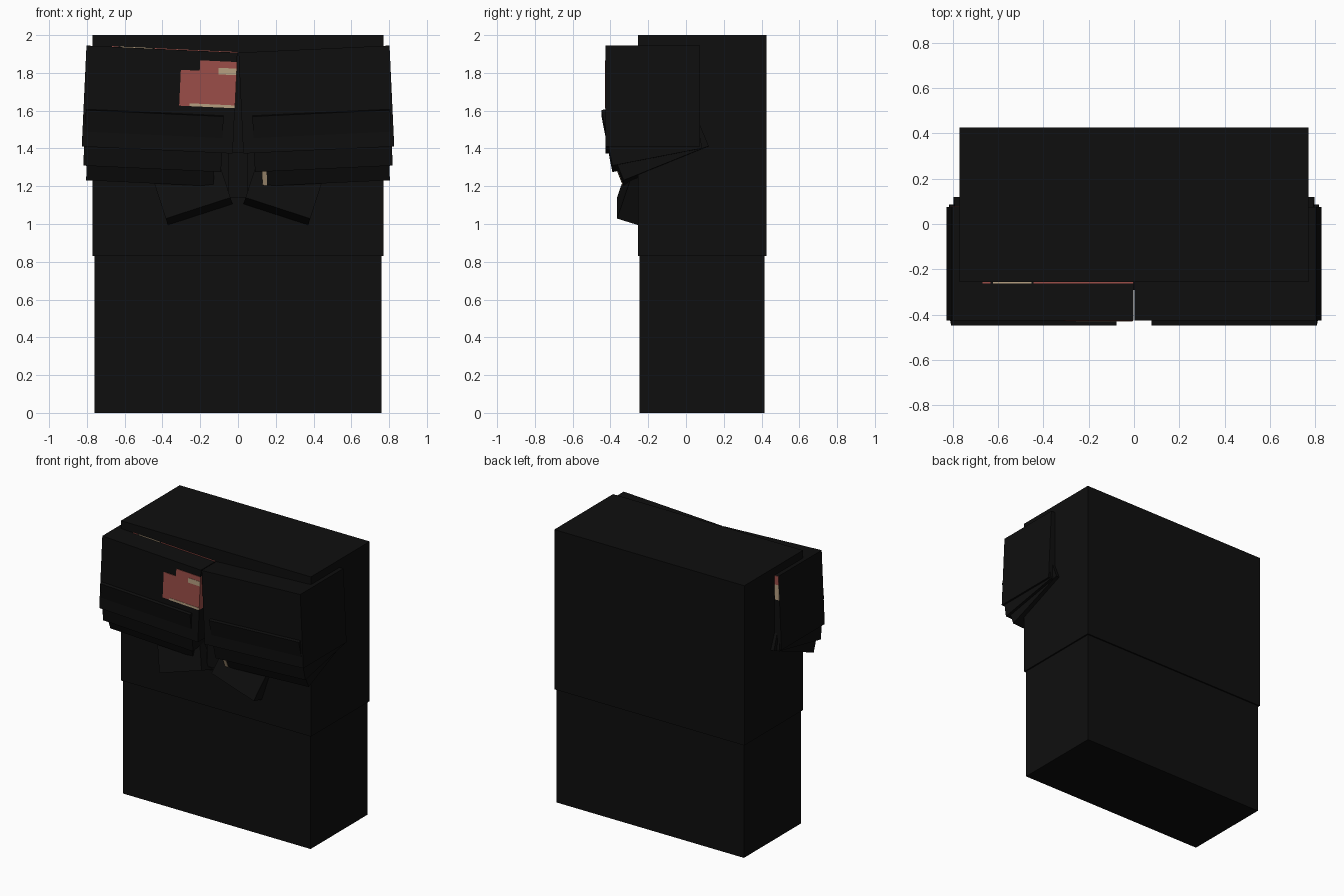
import bpy
import bmesh
from math import radians
from mathutils import Matrix, Vector

if "Cube" in bpy.data.objects:
    bpy.data.objects.remove(bpy.data.objects["Cube"])


def material(name, color):
    m = bpy.data.materials.new(name)
    m.diffuse_color = (*color, 1)
    m.use_nodes = True
    m.node_tree.nodes["Principled BSDF"].inputs["Base Color"].default_value = m.diffuse_color
    return m


BLACK = material("black", (0.0045, 0.0045, 0.0045))
RED = material("dull_red", (0.33, 0.076, 0.065))
CREAM = material("cream", (0.47, 0.35, 0.22))


def box(name, lo, hi, mat, frame=None):
    """Box between two corners, placed by an optional frame."""
    frame = frame or Matrix.Identity(4)
    lo, hi = Vector(lo), Vector(hi)
    size = hi - lo
    bm = bmesh.new()
    bmesh.ops.create_cube(bm, size=1)
    local = Matrix.Translation((lo + hi) / 2) @ Matrix.Diagonal((*size, 1))
    bmesh.ops.transform(bm, matrix=frame @ local, verts=bm.verts)
    bmesh.ops.recalc_face_normals(bm, faces=bm.faces)
    mesh = bpy.data.meshes.new(name)
    bm.to_mesh(mesh)
    bm.free()
    mesh.materials.append(mat)
    ob = bpy.data.objects.new(name, mesh)
    bpy.context.collection.objects.link(ob)
    return ob


def tilted(side, corner, rise, tilt):
    """Frame at the inner lower front corner, mirrored for the left side."""
    return (Matrix.Diagonal((side, 1, 1, 1)) @ Matrix.Translation(corner)
            @ Matrix.Rotation(radians(-rise), 4, 'Y')
            @ Matrix.Rotation(radians(tilt), 4, 'X'))


# Body and its slightly larger outer shell
box("body", (-0.76, -0.245, 0), (0.76, 0.415, 1.99), BLACK)
box("upper_shell", (-0.77, -0.255, 0.83), (0.77, 0.425, 2), BLACK)

# Layered flaps and ribbons: corner, rise, tilt, size
PARTS = {
    "flap": ((0.028, -0.425, 1.373), 2.67, 0, (0.80, 0.50, 0.535)),
    "middle_layer": ((0.09, -0.39, 1.275), 2.67, 11, (0.73, 0.485, 0.30)),
    "lower_layer": ((0.13, -0.33, 1.20), 2.67, 22, (0.675, 0.485, 0.25)),
    "ribbon": ((0.04, -0.365, 1.14), -18, -18, (0.36, 0.115, 0.27)),
}
frames = {}
for side, label in ((1, "right"), (-1, "left")):
    for part, (corner, rise, tilt, size) in PARTS.items():
        frame = tilted(side, corner, rise, tilt)
        frames[label, part] = frame
        box(f"{label}_{part}", (0, 0, 0), size, BLACK, frame)

# Small knot between the ribbons
box("knot", (-0.05, -0.29, 1.14), (0.05, -0.25, 1.38), BLACK)

# Painted plates on the left flap
PLATES = [
    ("patch", RED, (0, -0.003, 0.24), (0.295, 0, 0.43)),
    ("patch_top", RED, (0, -0.003, 0.43), (0.195, 0, 0.485)),
    ("patch_side", RED, (-0.001, -0.003, 0.24), (0, 0.05, 0.485)),
    ("patch_upper_stripe", CREAM, (0, -0.005, 0.415), (0.095, -0.003, 0.45)),
    ("patch_lower_stripe", CREAM, (0.0, -0.005, 0.24), (0.24, -0.003, 0.255)),
    ("top_line_inner", RED, (0, 0.163, 0.535), (0.44, 0.17, 0.538)),
    ("top_line_middle", CREAM, (0.45, 0.163, 0.535), (0.62, 0.17, 0.538)),
    ("top_line_outer", RED, (0.63, 0.163, 0.535), (0.665, 0.17, 0.538)),
    ("back_edge_upper", RED, (0.765, 0.5, 0.47), (0.80, 0.503, 0.535)),
    ("back_edge_lower", CREAM, (0.765, 0.5, 0.36), (0.80, 0.503, 0.47)),
]
for name, mat, lo, hi in PLATES:
    box(name, lo, hi, mat, frames["left", "flap"])

# Small pale tab on the right lower layer
box("pale_tab", (0, -0.003, 0), (0.025, 0, 0.085), CREAM,
    frames["right", "lower_layer"])
